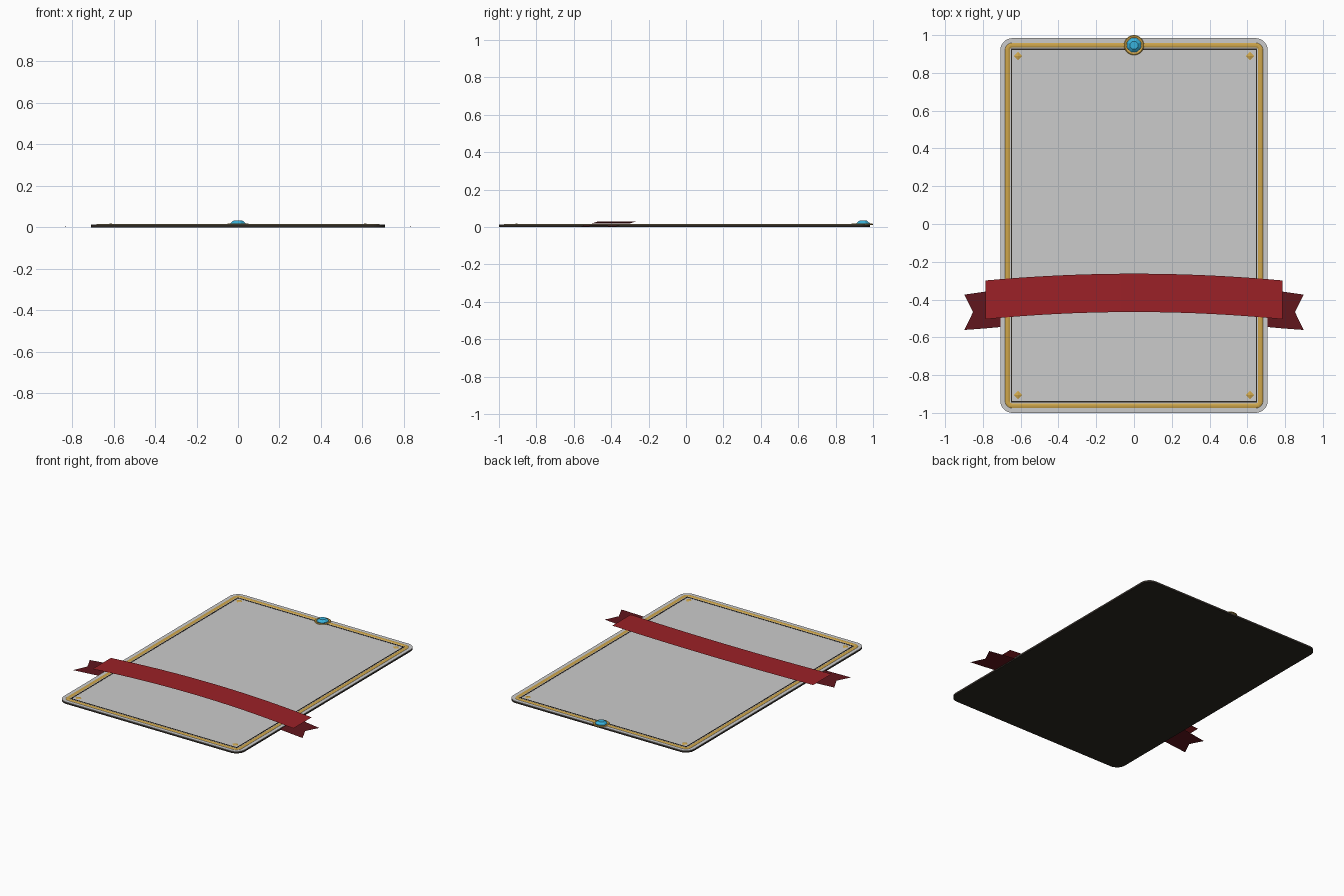
import bpy, math

if "Cube" in bpy.data.objects:
    bpy.data.objects.remove(bpy.data.objects["Cube"])

CY = -0.008            # card centre in y
HW, HH = 0.708, 0.992  # card half size


def material(name, r, g, b):
    m = bpy.data.materials.new(name)
    m.diffuse_color = (r, g, b, 1)
    m.use_nodes = True
    m.node_tree.nodes["Principled BSDF"].inputs["Base Color"].default_value = m.diffuse_color
    return m


GOLD = material("gold", 0.62, 0.38, 0.07)
DARK = material("dark_backing", 0.025, 0.02, 0.015)
RED = material("ribbon_red", 0.33, 0.015, 0.02)
DEEP = material("ribbon_deep_red", 0.12, 0.008, 0.012)
BLUE = material("gem_blue", 0.04, 0.45, 0.72)


def make(name, verts, faces, mat=None):
    me = bpy.data.meshes.new(name)
    me.from_pydata(verts, [], faces)
    ob = bpy.data.objects.new(name, me)
    bpy.context.collection.objects.link(ob)
    if mat:
        me.materials.append(mat)
    return ob


def loft(name, rings, mat=None, caps=True, closed=False):
    """Bridge equal-sized rings, either capped or closed into a loop."""
    n = len(rings[0])
    verts = [v for ring in rings for v in ring]
    faces = []
    for k in range(len(rings) if closed else len(rings) - 1):
        a, b = k * n, ((k + 1) % len(rings)) * n
        faces += [(a + i, a + (i + 1) % n, b + (i + 1) % n, b + i) for i in range(n)]
    if caps and not closed:
        faces += [tuple(range(n))[::-1], tuple(range(len(verts) - n, len(verts)))]
    return make(name, verts, faces, mat)


def rounded(inset, r, z, n=8):
    """Rounded rectangle loop, inset from the card edge."""
    hw, hh = HW - inset, HH - inset
    pts = []
    for q, (sx, sy) in enumerate(((1, 1), (-1, 1), (-1, -1), (1, -1))):
        for i in range(n + 1):
            t = math.pi / 2 * (q + i / n)
            pts.append((sx * (hw - r) + r * math.cos(t),
                        CY + sy * (hh - r) + r * math.sin(t), z))
    return pts


def circle(r, z, n, cx=0, cy=0, turn=0):
    return [(cx + r * math.cos(turn + 2 * math.pi * i / n),
             cy + r * math.sin(turn + 2 * math.pi * i / n), z) for i in range(n)]


# Card: dark backing with a grey front face
loft("card_back", [rounded(0, 0.065, 0), rounded(0, 0.065, 0.011)], DARK)
loft("card_front", [rounded(0, 0.065, 0.011), rounded(0, 0.065, 0.014)])

# Raised gold border and thin dark inner line
loft("gold_border", [rounded(0.024, 0.040, 0.013), rounded(0.027, 0.037, 0.0155),
                     rounded(0.034, 0.030, 0.0175), rounded(0.041, 0.023, 0.0175),
                     rounded(0.048, 0.016, 0.0155), rounded(0.052, 0.012, 0.013)],
     GOLD, closed=True)
z0, z1 = 0.013, 0.0155
line = [[(sx * (HW - d), CY + sy * (HH - d), z)
         for sx, sy in ((1, 1), (-1, 1), (-1, -1), (1, -1))]
        for d, z in ((0.056, z0), (0.056, z1), (0.063, z1), (0.063, z0))]
loft("inner_line", line, DARK, closed=True)

# Diamond studs in the four corners
for sx in (-1, 1):
    for sy in (-1, 1):
        x, y = sx * 0.614, CY + sy * 0.898
        base = circle(0.025, 0.0135, 4, x, y)
        make("corner_stud", base + [(x, y, 0.019)],
             [(0, 1, 4), (1, 2, 4), (2, 3, 4), (3, 0, 4), (3, 2, 1, 0)], GOLD)

# Gem in a gold ring on the top edge
GY = 0.947
loft("gem_setting", [circle(r, z, 32, 0, GY) for r, z in
                     ((0.053, 0.012), (0.053, 0.016), (0.049, 0.019),
                      (0.044, 0.019), (0.039, 0.016), (0.039, 0.012))],
     GOLD, closed=True)
loft("gem", [circle(r, z, 8, 0, GY, math.pi / 8) for r, z in
             ((0.038, 0.012), (0.040, 0.020), (0.022, 0.034))], BLUE)


# Arched ribbon sheet
def sheet(name, columns, mat):
    """Surface strip from columns of points."""
    m = len(columns[0])
    verts = [v for c in columns for v in c]
    faces = [(i * m + j, (i + 1) * m + j, (i + 1) * m + j + 1, i * m + j + 1)
             for i in range(len(columns) - 1) for j in range(m - 1)]
    return make(name, verts, faces, mat)


cols = []
for i in range(25):
    u = -1 + 2 * i / 24
    drop = u * u
    x, z = 0.786 * u, 0.031 - 0.011 * drop
    cols.append([(x, -0.466 - 0.038 * drop, z), (x, -0.263 - 0.036 * drop, z)])
sheet("ribbon_banner", cols, RED)

# Notched tails tucked behind the card edges
for s in (-1, 1):
    rows = [[(s * 0.66, -0.541, 0.010), (s * 0.66, -0.442, 0.010), (s * 0.66, -0.343, 0.010)],
            [(s * 0.78, -0.552, 0.007), (s * 0.78, -0.454, 0.007), (s * 0.78, -0.357, 0.007)],
            [(s * 0.898, -0.561, 0.004), (s * 0.852, -0.466, 0.005), (s * 0.898, -0.374, 0.004)]]
    sheet("ribbon_tail", rows if s > 0 else rows[::-1], DEEP)
